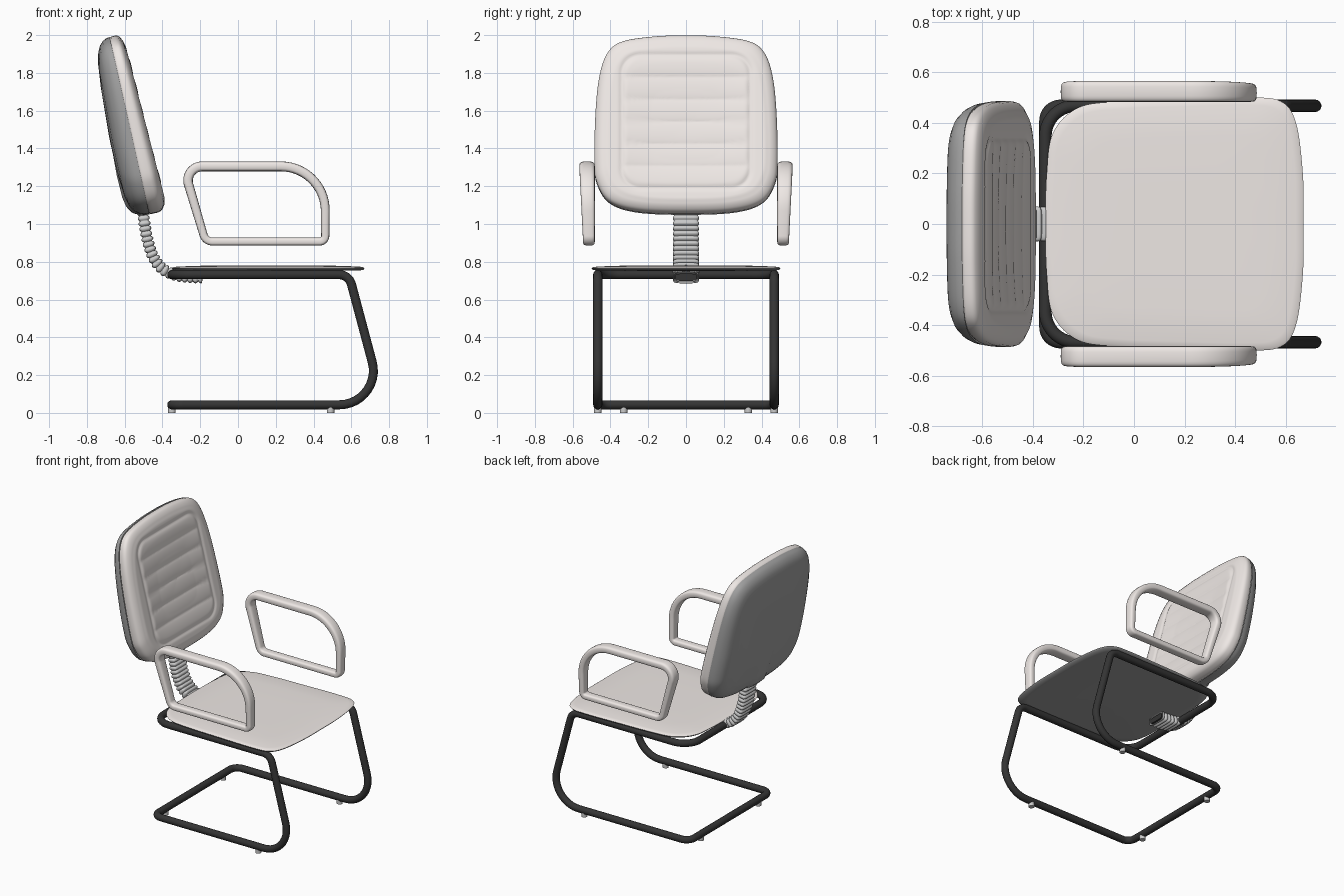
import bpy, bmesh, math
from mathutils import Vector
from mathutils.geometry import interpolate_bezier

if "Cube" in bpy.data.objects:
    bpy.data.objects.remove(bpy.data.objects["Cube"])


def material(name, *rgb):
    m = bpy.data.materials.new(name)
    m.diffuse_color = (*rgb, 1)
    m.use_nodes = True
    m.node_tree.nodes["Principled BSDF"].inputs["Base Color"].default_value = m.diffuse_color
    return m


black = material("black_metal", .035, .035, .035)
dark = material("grey_plastic", .36, .36, .36)
light = material("cream_upholstery", .86, .81, .785)
metal = material("bellows_grey", .6, .6, .6)


def loft(name, rings, closed=False, cap_start=False, cap_end=False, mat=None):
    """Skin a list of equal-sized vertex rings."""
    bm = bmesh.new()
    vr = [[bm.verts.new(p) for p in r] for r in rings]
    n = len(vr[0])
    pairs = list(zip(vr, vr[1:])) + ([(vr[-1], vr[0])] if closed else [])
    for a, b in pairs:
        for i in range(n):
            j = (i + 1) % n
            bm.faces.new((a[i], a[j], b[j], b[i]))
    if cap_start:
        bm.faces.new(vr[0])
    if cap_end:
        bm.faces.new(vr[-1])
    bmesh.ops.recalc_face_normals(bm, faces=bm.faces)
    me = bpy.data.meshes.new(name)
    bm.to_mesh(me)
    bm.free()
    me.shade_smooth()
    me.set_sharp_from_angle(angle=math.radians(60))
    ob = bpy.data.objects.new(name, me)
    bpy.context.collection.objects.link(ob)
    if mat:
        me.materials.append(mat)
    return ob


def rounded(corners, steps=12):
    """Closed polyline with (point, radius) corners turned into arcs."""
    out = []
    for i, (p, r) in enumerate(corners):
        p = Vector(p)
        d0 = (Vector(corners[i - 1][0]) - p).normalized()
        d1 = (Vector(corners[(i + 1) % len(corners)][0]) - p).normalized()
        phi = math.pi - d0.angle(d1)
        t = r * math.tan(phi / 2)
        k = t - r * 4 / 3 * math.tan(phi / 4)
        out += interpolate_bezier(p + d0 * t, p + d0 * k, p + d1 * k, p + d1 * t, steps)
    return out


def outline(half, steps=8):
    """Smooth closed outline from a half profile, mirrored in its first coordinate."""
    pts = [Vector(p) for p in half]
    pts += [Vector((-p.x, p.y)) for p in reversed(pts[1:-1])]
    out, n = [], len(pts)
    for i in range(n):
        a, b, c, d = (pts[(i + k) % n] for k in (-1, 0, 1, 2))
        out += interpolate_bezier(b, b + (c - a) / 6, c - (d - b) / 6, c, steps + 1)[:-1]
    return out


def lerp_table(table, s):
    for (s0, d0), (s1, d1) in zip(table, table[1:]):
        if s <= s0 and s >= s1:
            return d0 + (d1 - d0) * (s0 - s) / (s0 - s1)
    return table[-1][1]


def section(p, normal, y, hw, ht, n=24, e=0.6):
    """Rounded-rectangle ring across y and an in-plane normal."""
    ring = []
    for k in range(n):
        c, s = math.cos(k * math.tau / n), math.sin(k * math.tau / n)
        u = math.copysign(abs(c) ** e, c) * hw
        w = math.copysign(abs(s) ** e, s) * ht
        ring.append((p.x + normal.x * w, y + u, p.z + normal.z * w))
    return ring


def in_plane_normal(a, b):
    t = (b - a).normalized()
    return Vector((t.z, 0, -t.x))


# Cantilever frame: one closed bent tube
side = [((-.35, .467, .732), .12), ((.587, .467, .732), .07),
        ((.771, .467, .043), .18), ((-.35, .467, .043), .06)]
loop = side + [((x, -y, z), r) for (x, y, z), r in reversed(side)]
cu = bpy.data.curves.new("frame", 'CURVE')
cu.dimensions = '3D'
cu.bevel_depth = .0245
cu.bevel_resolution = 5
path = rounded(loop)
sp = cu.splines.new('POLY')
sp.points.add(len(path) - 1)
for q, p in zip(sp.points, path):
    q.co = (*p, 1)
sp.use_cyclic_u = True
sp.use_smooth = True
cu.materials.append(black)
bpy.context.collection.objects.link(bpy.data.objects.new("frame", cu))

# Glide feet
for x, y in ((-.35, .33), (.49, .467)):
    for s in (1, -1):
        rings = [[(x + .02 * math.cos(a * math.tau / 16), s * y + .02 * math.sin(a * math.tau / 16), z)
                  for a in range(16)] for z in (0, .03)]
        loft("foot", rings, cap_start=True, cap_end=True, mat=metal)

# Thin seat: light top sheet, dark underside
seat = outline([(0, -.35), (.2, -.345), (.36, -.32), (.46, -.22), (.485, -.05), (.494, .2),
                (.5, .45), (.485, .58), (.4, .64), (.2, .667), (0, .67)])


def seat_rings(profile):
    return [[((p.y - .16) * s + .16, p.x * s, z) for p in seat] for s, z in profile]


loft("seat_top", seat_rings([(1, .766), (.985, .771), (.94, .775), (.7, .779), (.35, .78), (.01, .78)]),
     cap_end=True, mat=light)
loft("seat_underside", seat_rings([(1, .766), (.985, .756), (.9, .753), (.4, .752), (.01, .752)]),
     cap_end=True, mat=dark)

# Backrest outline (y, z) and its tilted placement
back = outline([(0, 1.05), (.25, 1.06), (.40, 1.105), (.468, 1.2), (.485, 1.32), (.478, 1.6),
                (.455, 1.79), (.41, 1.905), (.33, 1.96), (.16, 1.985), (0, 1.99)])


def place(y, z, d):
    return (-.475 - .2234 * (z - 1.06) + .976 * d, y, z + .218 * d)


def back_rings(scales, depth):
    rings = []
    for s in scales:
        rings.append([])
        for p in back:
            y, z = p.x * s, 1.5 + (p.y - 1.5) * s
            rings[-1].append(place(y, z, depth(s, y, z)))
    return rings


# Backrest cushion with a stitched, ribbed centre panel
front = [(1, .045), (.99, .058), (.97, .068), (.93, .079), (.86, .088), (.7, .088), (.4, .08), (0, .077)]


def cushion_depth(s, y, z):
    d = lerp_table(front, s) * (1.16 - .36 * max(0, z - 1.1))
    qy, qz = abs(y) - .24, abs(z - 1.525) - .255
    edge = math.hypot(max(qy, 0), max(qz, 0)) + min(max(qy, qz), 0) - .1
    d -= .006 * math.exp(-(edge / .012) ** 2)
    if edge < 0:
        rib = math.sqrt(abs(math.sin(math.pi * (z - 1.17) / .1183)) + .04)
        d += .008 * (rib - .6) * min(1, -edge / .03)
    return d


rim = [[place(p.x * s, 1.5 + (p.y - 1.5) * s, d) for p in back]
       for s, d in ((.97, 0), (.988, .002), (1, .012), (1, .03))]
scales = [1, .99, .98, .97, .95, .93, .91] + [.895 - i * .0155 for i in range(57)] + [.006]
loft("backrest_cushion", rim + back_rings(scales, cushion_depth), cap_end=True, mat=light)

# Backrest shell with a raised spine housing
shell = [(1, .004), (.99, -.025), (.97, -.045), (.93, -.067), (.86, -.086), (.75, -.098), (.5, -.107), (0, -.11)]


def shell_depth(s, y, z):
    d = lerp_table(shell, s) * (1.06 - .4 * max(0, z - 1.45))
    hump = max(0, min(1, (1.4 - z) / .3)) * max(0, min(1, (.085 - abs(y)) / .03))
    return d - .016 * hump * min(1, (1 - s) / .05)


loft("backrest_shell", back_rings([1, .995, .99, .98, .97, .95, .93, .9] +
                                  [.87 - i * .03 for i in range(29)] + [.006], shell_depth),
     cap_end=True, mat=dark)

# Bellows-covered back support
pts = interpolate_bezier(Vector((-.508, 0, 1.10)), Vector((-.47, 0, .78)),
                         Vector((-.43, 0, .715)), Vector((-.19, 0, .718)), 220)
rings, run = [], 0
for i, p in enumerate(pts):
    a, b = pts[max(i - 1, 0)], pts[min(i + 1, len(pts) - 1)]
    run += (p - a).length if i else 0
    bulge = abs(math.sin(math.pi * run / .028)) ** .7
    rings.append(section(p, in_plane_normal(a, b), 0, .061 + .008 * bulge, .02 + .012 * bulge, e=.4))
loft("back_support_bellows", rings, cap_start=True, mat=metal)

# Dark plug recessed in the open front end of the bellows
end, nrm = pts[-1], in_plane_normal(pts[-2], pts[-1])
loft("bellows_plug", [section(end + Vector((dx, 0, 0)), nrm, 0, .058, .019, e=.4) for dx in (-.06, .001)],
     cap_end=True, mat=black)

# Armrest loops, wider towards the top
arm = rounded([((-.172, 0, .907), .05), ((.462, 0, .907), .03),
               ((.462, 0, 1.305), .235), ((-.29, 0, 1.305), .075)], 16)
for s, name in ((1, "armrest_left"), (-1, "armrest_right")):
    rings = []
    for i, p in enumerate(arm):
        f = (p.z - .907) / .398
        hw = .031 + .01 * f
        nrm = in_plane_normal(arm[i - 1], arm[(i + 1) % len(arm)])
        rings.append(section(p, nrm, s * (.483 + hw), hw, .021 + .005 * f))
    loft(name, rings, closed=True, mat=light)
